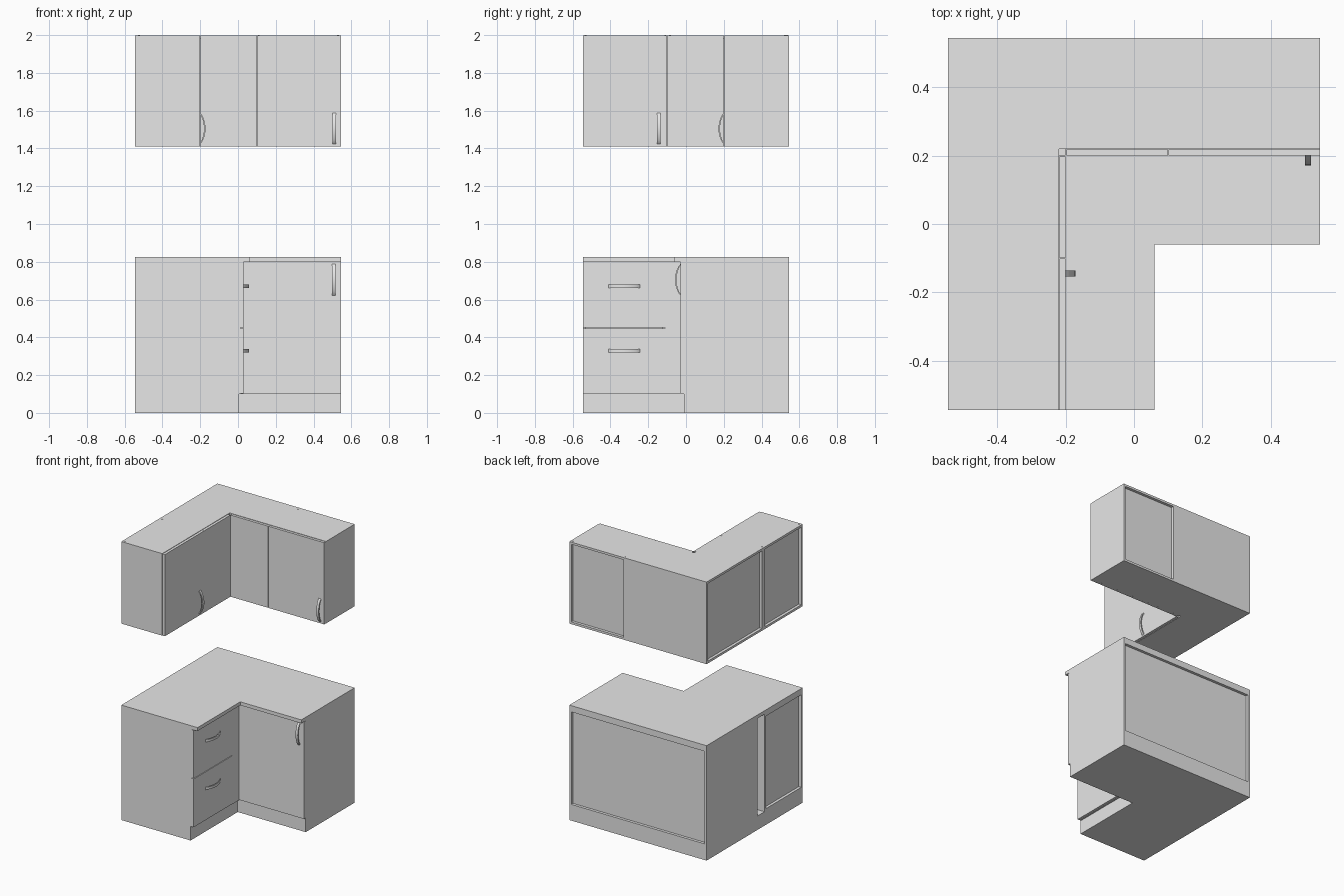
import bpy, bmesh, math
from mathutils import Vector

cube = bpy.data.objects.get("Cube")
if cube:
    bpy.data.objects.remove(cube, do_unlink=True)

# One plain grey finish
grey = bpy.data.materials.new("plain_grey")
grey.use_nodes = True
grey.diffuse_color = (0.8, 0.8, 0.8, 1)
grey.node_tree.nodes["Principled BSDF"].inputs["Base Color"].default_value = (0.8, 0.8, 0.8, 1)

E = 0.545     # half width of the set
T = 0.016     # board thickness
R = 0.02      # depth of the recessed back panels


def prism(name, points, direction):
    """Extrude a closed outline of 3D points along a vector."""
    bm = bmesh.new()
    face = bm.faces.new([bm.verts.new(p) for p in points])
    moved = bmesh.ops.extrude_face_region(bm, geom=[face])["geom"]
    bmesh.ops.translate(bm, vec=direction,
                        verts=[v for v in moved if isinstance(v, bmesh.types.BMVert)])
    bmesh.ops.recalc_face_normals(bm, faces=bm.faces[:])
    mesh = bpy.data.meshes.new(name)
    bm.to_mesh(mesh)
    bm.free()
    mesh.materials.append(grey)
    obj = bpy.data.objects.new(name, mesh)
    bpy.context.collection.objects.link(obj)
    return obj


def box(name, xs, ys, zs):
    (x0, x1), (y0, y1), (z0, z1) = xs, ys, zs
    return prism(name, [(x0, y0, z0), (x1, y0, z0), (x1, y1, z0), (x0, y1, z0)],
                 Vector((0, 0, z1 - z0)))


def l_board(name, inner_x, inner_y, z0, z1):
    """L-shaped board with its inner corner at inner_x, inner_y."""
    outline = [(-E, -E), (inner_x, -E), (inner_x, inner_y), (E, inner_y), (E, E), (-E, E)]
    return prism(name, [(x, y, z0) for x, y in outline], Vector((0, 0, z1 - z0)))


def handle(name, centre, along, out, length=0.165, depth=0.028, width=0.018, steps=16):
    """Bowed strip pull standing on a front."""
    centre, along, out = Vector(centre), Vector(along), Vector(out)
    side = along.cross(out)

    def arc(span, rise):
        return [centre - side * width / 2
                + along * span * (i / steps - 0.5)
                + out * rise * max(0, math.sin(math.pi * i / steps)) ** 0.7
                for i in range(steps + 1)]

    outline = arc(length, depth) + arc(length - 0.02, depth - 0.008)[::-1]
    obj = prism(name, outline, side * width)
    bpy.ops.object.select_all(action='DESELECT')
    obj.select_set(True)
    bpy.context.view_layer.objects.active = obj
    bpy.ops.object.shade_smooth_by_angle(angle=math.radians(35))


def swap(xs, ys):
    """Mirror a footprint across the diagonal of the corner."""
    return (-ys[1], -ys[0]), (-xs[1], -xs[0])


X, Y, Z = (1, 0, 0), (0, 1, 0), (0, 0, 1)

# ---- Wall cabinets ----
LOW, TOP = 1.41, 1.999
inside = (LOW + T, TOP - T)
l_board("wall_top", -0.22, 0.22, TOP - T, TOP)
l_board("wall_bottom", -0.22, 0.22, LOW, LOW + T)
gap = 0.0015
for side, turn in (("right", lambda a, b: (a, b)), ("left", swap)):
    # Upright boards of each arm
    for label, x0 in (("corner_end", 0.1 - T), ("inner_end", 0.1), ("outer_end", E - T)):
        box(f"wall_{side}_{label}", *turn((x0, x0 + T), (0.22, E)), inside)
    # Recessed back panel of the outer cabinet
    box(f"wall_{side}_back", *turn((0.1 + T, E - T), (E - R - 0.004, E - R)), inside)
    # Two door fronts
    for label, x0, x1 in (("fold_door", -0.2, 0.1), ("door", 0.1, E)):
        box(f"wall_{side}_{label}", *turn((x0 + gap, x1 - gap / 2), (0.2, 0.2185)),
            (LOW + 0.001, TOP - 0.002))
# Corner cabinet: flush board behind, recessed panel at the left
box("wall_corner_rear_board", (-E, 0.1 - T), (E - T, E), inside)
box("wall_corner_left_back", (-E + R, -E + R + 0.004), (-0.1 + T, E - T), inside)
box("wall_corner_post", (-0.22, -0.201), (0.201, 0.22), inside)
# Fixing caps on the top
for i, (x, y) in enumerate([(-0.525, 0.535), (0.11, 0.525), (0.53, 0.525),
                            (-0.525, -0.085), (-0.525, -0.11), (-0.525, -0.532)]):
    ring = [(x + 0.005 * math.cos(a * math.pi / 6), y + 0.005 * math.sin(a * math.pi / 6), 1.998)
            for a in range(12)]
    prism(f"fixing_cap_{i + 1}", ring, Vector((0, 0, 0.002)))
handle("wall_right_handle", (0.51, 0.2, 1.505), Z, (0, -1, 0))
handle("wall_left_handle", (-0.2, -0.145, 1.505), Z, X)

# ---- Base cabinets ----
KICK, DECK = 0.1, 0.8
case = (KICK, DECK)
l_board("plinth", 0.005, -0.01, 0, KICK)
l_board("worktop", 0.06, -0.06, DECK, 0.825)

# Corner base cabinet
box("base_corner_left_side", (-E, -E + T), (-0.03, E), case)
box("base_corner_right_side", (E - T, E), (-0.012, E), case)
box("base_corner_back", (-E + T, E - T), (E - R - 0.004, E - R), case)
box("base_corner_back_rail", (-E + T, E - T), (E - R, E), (0.78, DECK))
box("base_corner_floor", (-E + T, E - T), (-0.012, E), (KICK, KICK + T))
box("base_corner_inner_side", (-E + T, 0.012), (-0.03, -0.03 + T), case)
box("base_corner_door", (0.03, E), (-0.03, -0.012), (KICK + 0.002, DECK - 0.002))

# Drawer base cabinet and the filler beside it
box("drawer_front_side", (-E, 0.012), (-E, -E + T), case)
box("drawer_inner_side", (-E, 0.012), (-0.112 - T, -0.112), case)
box("drawer_back", (-E + R, -E + R + 0.004), (-E + T, -0.112 - T), case)
box("drawer_back_rail", (-E, -E + R), (-E + T, -0.112 - T), (0.78, DECK))
box("drawer_floor", (-E, 0.012), (-E + T, -0.112 - T), (KICK, KICK + T))
box("drawer_filler", (0.012, 0.03), (-0.11, -0.03), case)
for label, z0 in (("lower", 0.102), ("upper", 0.452)):
    box(f"{label}_drawer_front", (0.012, 0.03), (-E, -0.112), (z0, z0 + 0.346))
handle("lower_drawer_handle", (0.03, -0.327, 0.328), Y, X)
handle("upper_drawer_handle", (0.03, -0.327, 0.67), Y, X)
handle("base_door_handle", (0.506, -0.03, 0.705), Z, (0, -1, 0))
